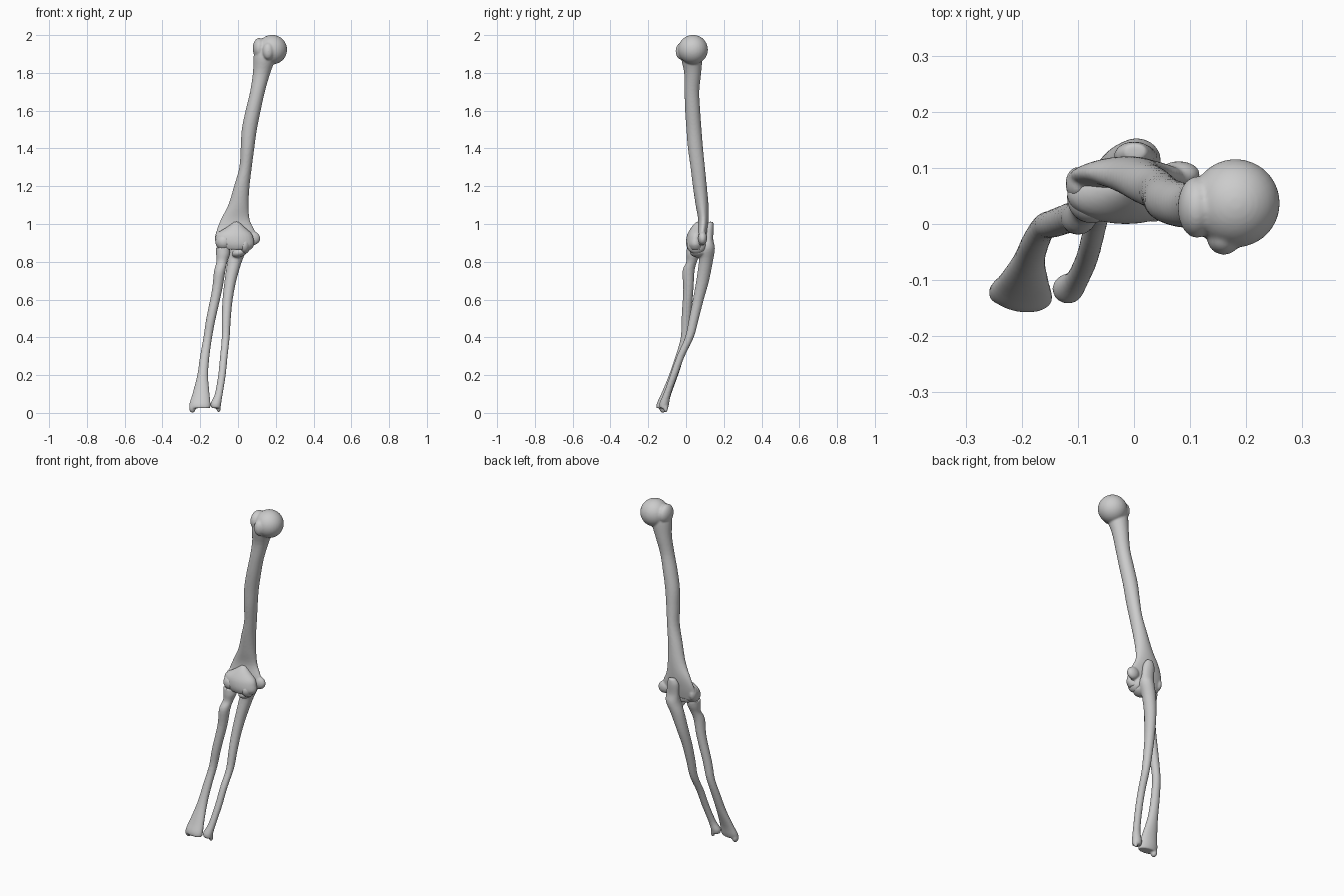
import bpy, bmesh, math
from mathutils import Matrix, Vector

SEG = 28


def spline(a, b, c, d, t):
    return 0.5 * (2 * b + (c - a) * t + (2 * a - 5 * b + 4 * c - d) * t * t
                  + (3 * b - a - 3 * c + d) * t ** 3)


def loft(bm, rows, turn=0.0, steps=4):
    """Closed tube through rows of (z, x, rx, y, ry)."""
    fine = []
    for i in range(len(rows) - 1):
        p = [rows[max(i - 1, 0)], rows[i], rows[i + 1], rows[min(i + 2, len(rows) - 1)]]
        for s in range(steps):
            fine.append([spline(*k, s / steps) for k in zip(*p)])
    fine.append(rows[-1])
    rings = []
    for z, x, rx, y, ry in fine:
        ring = []
        for k in range(SEG):
            a = 2 * math.pi * k / SEG
            u, v = rx * math.cos(a), ry * math.sin(a)
            ring.append(bm.verts.new((x + u * math.cos(turn) - v * math.sin(turn),
                                      y + u * math.sin(turn) + v * math.cos(turn), z)))
        rings.append(ring)
    for r, q in zip(rings, rings[1:]):
        for k in range(SEG):
            n = (k + 1) % SEG
            bm.faces.new((r[k], q[k], q[n], r[n]))
    bm.faces.new(rings[0])
    bm.faces.new(rings[-1][::-1])


def blob(bm, c, r, tilt=0.0):
    """Ellipsoid knob, tilted about y."""
    m = (Matrix.Translation(Vector(c)) @ Matrix.Rotation(tilt, 4, 'Y')
         @ Matrix.Diagonal((*r, 1)))
    bmesh.ops.create_uvsphere(bm, u_segments=28, v_segments=18, radius=1, matrix=m)


def bone(name, rows, blobs=(), turn=0.0, smooth=5):
    """Fuse loft and knobs into one smooth skin."""
    bm = bmesh.new()
    loft(bm, rows, turn)
    for b in blobs:
        blob(bm, *b)
    bmesh.ops.recalc_face_normals(bm, faces=bm.faces)
    me = bpy.data.meshes.new(name)
    bm.to_mesh(me)
    bm.free()
    ob = bpy.data.objects.new(name, me)
    bpy.context.collection.objects.link(ob)
    r = ob.modifiers.new("fuse", 'REMESH')
    r.mode = 'VOXEL'
    r.voxel_size = 0.005
    r.use_smooth_shade = True
    s = ob.modifiers.new("soften", 'SMOOTH')
    s.iterations = smooth
    s.factor = 0.5
    return ob


# Upper arm bone: shaft, ball head, tubercles, side knobs, spool joint
bone("upper_arm_bone", [
    (1.93, .137, .048, .03, .05), (1.88, .140, .058, .03, .056),
    (1.8, .125, .046, .035, .045), (1.7, .103, .039, .031, .039),
    (1.6, .080, .040, .035, .040), (1.5, .060, .040, .042, .040),
    (1.4, .050, .036, .050, .040), (1.3, .040, .033, .062, .038),
    (1.2, .020, .041, .073, .037), (1.1, .002, .054, .085, .034),
    (1.02, -.015, .078, .092, .028), (.95, -.012, .105, .085, .027),
    (.89, -.015, .095, .075, .025)],
    [((.181, .037, 1.923), (.079, .079, .078)),
     ((.112, .03, 1.93), (.034, .055, .055)),
     ((.160, -.025, 1.915), (.030, .030, .045)),
     ((.080, .088, .925), (.038, .024, .036), .4),
     ((-.100, .072, .925), (.022, .03, .04)),
     ((-.075, .047, .905), (.045, .046, .045)),
     ((.035, .055, .89), (.032, .052, .048))])

# Joint surface over the front of the elbow
bone("elbow_joint_surface", [
    (1.012, -.008, .012, .066, .012), (.985, -.012, .045, .06, .03),
    (.95, -.02, .092, .054, .045), (.92, -.018, .101, .05, .049),
    (.89, -.012, .098, .05, .049), (.865, -.01, .08, .052, .042)],
    smooth=3)

# Radius: round head, bump below it, broad wrist end
bone("radius_bone", [
    (.875, -.080, .038, .042, .038), (.84, -.079, .037, .038, .036),
    (.80, -.085, .029, .030, .028), (.75, -.097, .030, .013, .032),
    (.65, -.111, .027, .012, .027), (.5, -.143, .025, .001, .025),
    (.4, -.160, .023, -.005, .023), (.3, -.176, .025, -.033, .023),
    (.2, -.187, .029, -.066, .024), (.1, -.196, .046, -.105, .026),
    (.05, -.201, .056, -.123, .031), (.025, -.201, .055, -.129, .028)],
    [((-.241, -.122, .028), (.018, .02, .028))], turn=-.15)

# Ulna: hooked elbow tip, front lip, slim wrist end
bone("ulna_bone", [
    (1.012, .002, .02, .130, .014), (.98, .0, .035, .122, .025),
    (.92, .004, .038, .120, .024), (.87, .005, .042, .112, .041),
    (.8, -.018, .038, .105, .037), (.7, -.040, .031, .088, .034),
    (.6, -.055, .027, .065, .029), (.5, -.062, .024, .042, .026),
    (.4, -.065, .021, .018, .023), (.3, -.075, .020, -.028, .021),
    (.2, -.085, .020, -.064, .020), (.1, -.102, .021, -.100, .020),
    (.05, -.117, .028, -.115, .026), (.025, -.116, .024, -.117, .022)],
    [((.008, .065, .85), (.042, .045, .026), -.3),
     ((-.103, -.108, .025), (.012, .012, .022))])
